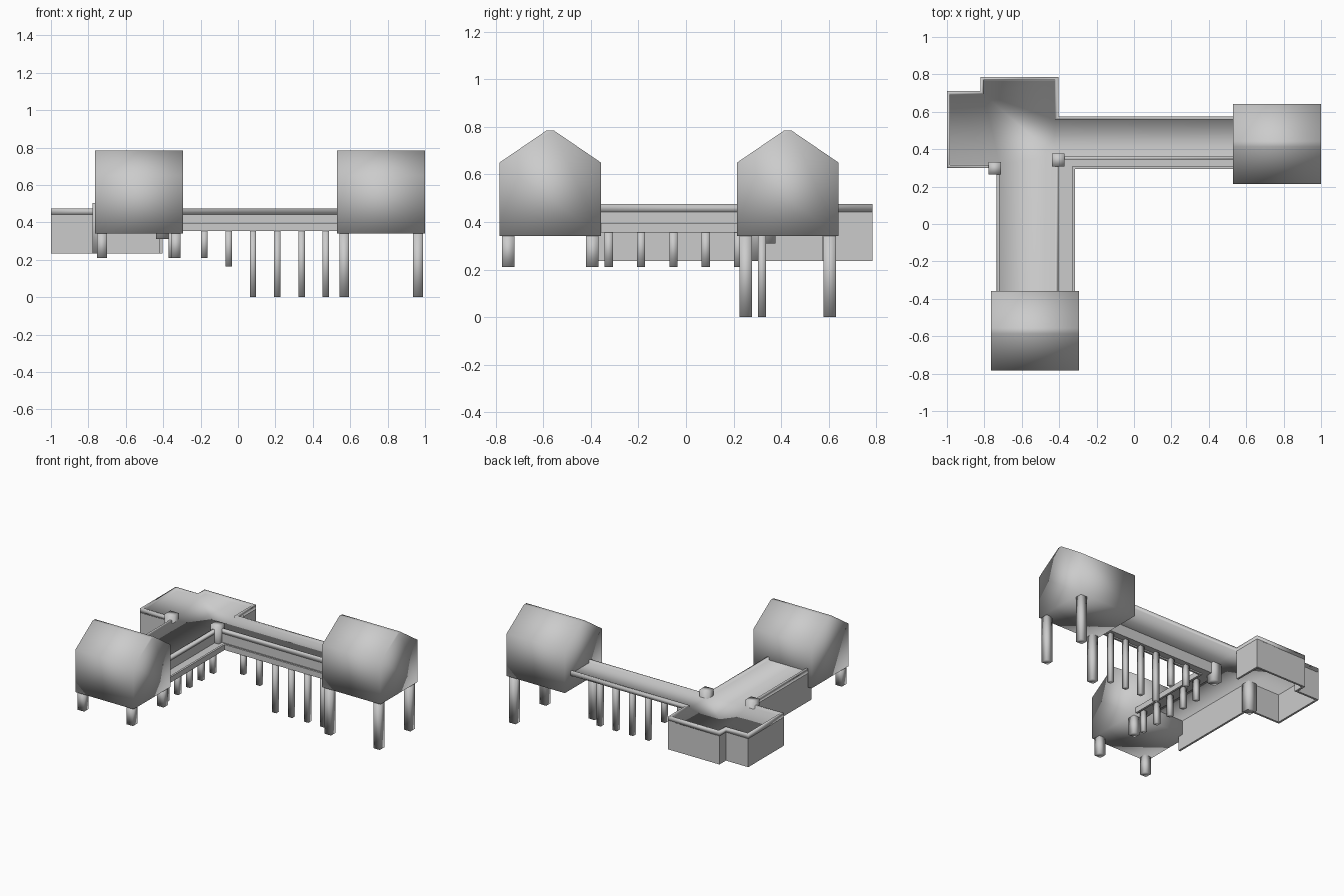
import bpy, bmesh

cube = bpy.data.objects.get("Cube")
if cube:
    bpy.data.objects.remove(cube, do_unlink=True)

grey = bpy.data.materials.new("plain_grey")
grey.use_nodes = True
COLOUR = (0.6, 0.6, 0.6, 1)
grey.diffuse_color = COLOUR
grey.node_tree.nodes["Principled BSDF"].inputs["Base Color"].default_value = COLOUR


def finish(name, bm):
    bmesh.ops.recalc_face_normals(bm, faces=bm.faces)
    for f in bm.faces:
        f.smooth = True
    mesh = bpy.data.meshes.new(name)
    bm.to_mesh(mesh)
    bm.free()
    mesh.materials.append(grey)
    obj = bpy.data.objects.new(name, mesh)
    bpy.context.collection.objects.link(obj)
    return obj


def prism(points, shift):
    """Closed solid from a flat outline; returns the mesh and its far face."""
    bm = bmesh.new()
    base = bm.faces.new([bm.verts.new(p) for p in points])
    out = bmesh.ops.extrude_face_region(bm, geom=[base], use_keep_orig=True)["geom"]
    bmesh.ops.translate(bm, vec=shift, verts=[v for v in out if isinstance(v, bmesh.types.BMVert)])
    return bm, next(f for f in out if isinstance(f, bmesh.types.BMFace))


def box(name, x0, x1, y0, y1, z0, z1, flat=False):
    bm, _ = prism([(x0, y0, z0), (x1, y0, z0), (x1, y1, z0), (x0, y1, z0)], (0, 0, z1 - z0))
    obj = finish(name, bm)
    if flat:
        for f in obj.data.polygons:
            f.use_smooth = False
    return obj


def post(name, x, y, z0, z1, size):
    h = size / 2
    return box(name, x - h, x + h, y - h, y + h, z0, z1)


# Gabled towers, each on three legs
EAVE, RIDGE, FLOOR = 0.65, 0.785, 0.34
LEG = 0.052


def tower(name, x, y, foot, legs):
    profile = [(-0.213, FLOOR), (0.213, FLOOR), (0.213, EAVE),
               (0.015, RIDGE), (-0.015, RIDGE), (-0.213, EAVE)]
    bm, _ = prism([(x - 0.235, y + py, z) for py, z in profile], (0.47, 0, 0))
    finish(name, bm)
    for sx, sy in legs:
        post(name + "_leg", x + sx * 0.197, y + sy * 0.177, foot, FLOOR + 0.01, LEG)


tower("front_tower", -0.53, -0.571, 0.21, [(-1, -1), (1, -1), (1, 1)])
tower("side_tower", 0.765, 0.428, 0, [(-1, -1), (1, -1), (1, 1)])

# Walkway deck with a shallow recessed floor inside a thin rim
TOP, UNDER, SKIRT = 0.475, 0.443, 0.235
outline = [(-1, 0.3), (-0.735, 0.3), (-0.735, -0.4), (-0.405, -0.4), (-0.405, 0.345),
           (0.56, 0.345), (0.56, 0.575), (-0.405, 0.575), (-0.405, 0.785),
           (-0.82, 0.785), (-0.82, 0.71), (-1, 0.71)]
bm, top = prism([(x, y, UNDER) for x, y in outline], (0, 0, TOP - UNDER))
bm.normal_update()
if top.normal.z < 0:
    top.normal_flip()
bmesh.ops.inset_region(bm, faces=[top], thickness=0.016, use_even_offset=True)
bmesh.ops.inset_region(bm, faces=[top], thickness=0.001, depth=-0.02, use_even_offset=True)
finish("walkway_deck", bm)

# Outer walls hanging below the deck
T = 0.015
for x0, x1, y0, y1 in [
        (-1, -0.735, 0.3, 0.3 + T), (-1, -1 + T, 0.3, 0.71),
        (-1, -0.82, 0.71 - T, 0.71), (-0.82, -0.82 + T, 0.71 - T, 0.785),
        (-0.82, -0.405, 0.785 - T, 0.785), (-0.405 - T, -0.405, 0.575, 0.785),
        (-0.735, -0.735 + T, -0.4, 0.3 + T)]:
    box("outer_wall", x0, x1, y0, y1, SKIRT, UNDER + 0.005, flat=True)

# Stepped ledge along the inner corner: fascia, shelf and lip
box("wing_fascia", -0.417, -0.405, -0.4, 0.345, 0.365, UNDER + 0.005, flat=True)
box("corridor_fascia", -0.417, 0.56, 0.345, 0.357, 0.365, UNDER + 0.005, flat=True)
box("wing_shelf", -0.405, -0.315, -0.4, 0.345, 0.365, 0.378, flat=True)
box("corridor_shelf", -0.315, 0.56, 0.295, 0.345, 0.365, 0.378, flat=True)
box("wing_lip", -0.33, -0.315, -0.4, 0.309, 0.355, 0.395, flat=True)
box("corridor_lip", -0.33, 0.56, 0.295, 0.309, 0.355, 0.395, flat=True)

# Slim supports under the ledge
for i in range(6):
    foot = (0.21, 0.165, 0)[min(i, 2)]
    post("corridor_support", -0.18 + i * 0.13, 0.319, foot, 0.37, 0.034)
for i in range(5):
    post("wing_support", -0.355, -0.325 + i * 0.136, 0.21, 0.37, 0.034)

# Square corner posts rising above the rim
post("inner_corner_post", -0.405, 0.342, 0.31, 0.505, 0.068)
post("outer_corner_post", -0.745, 0.298, SKIRT, 0.505, 0.068)
